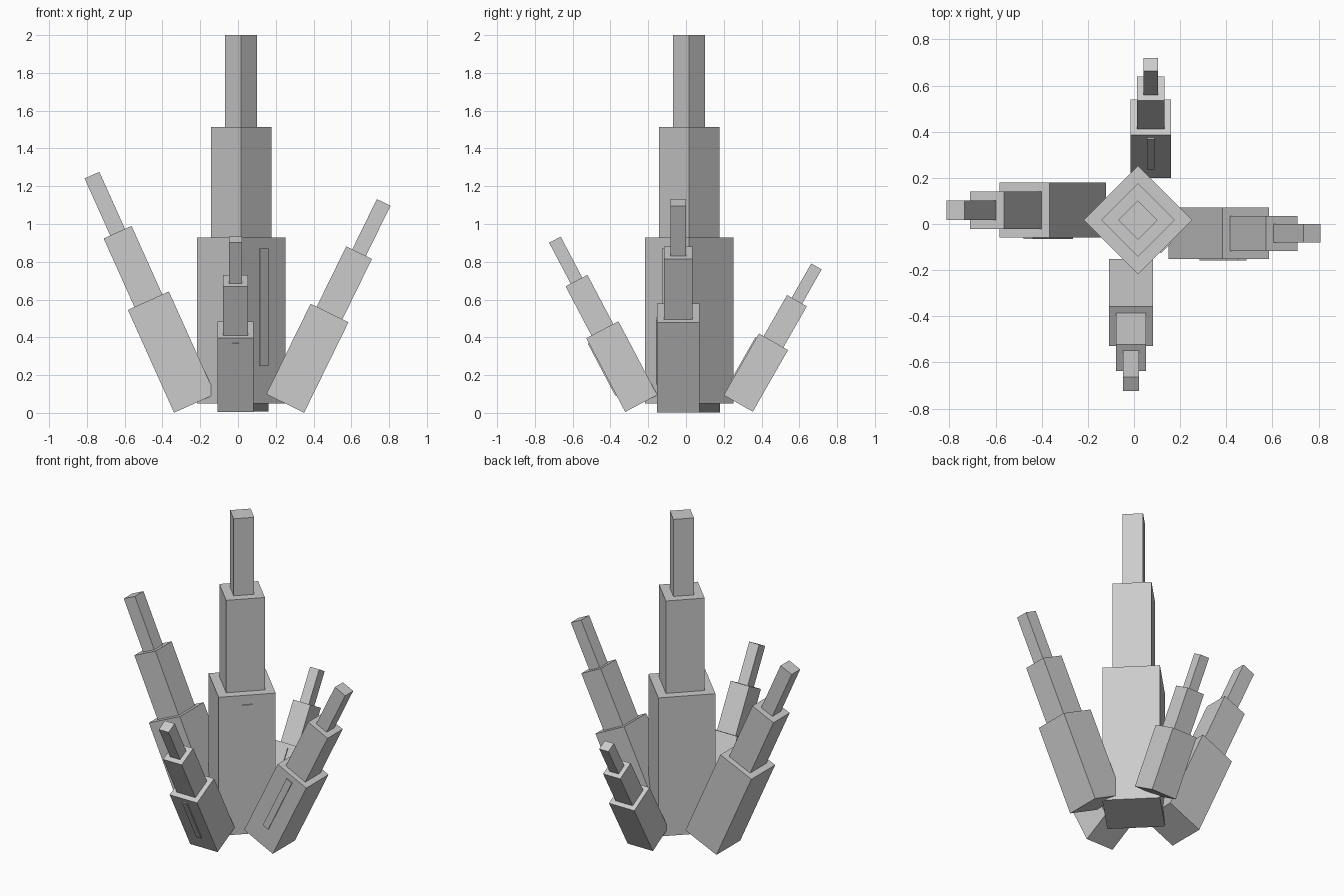
import bpy, bmesh
from math import radians
from mathutils import Matrix

cube = bpy.data.objects.get("Cube")
if cube:
    bpy.data.objects.remove(cube, do_unlink=True)

# Single stone grey
grey = bpy.data.materials.new("stone_grey")
grey.use_nodes = True
colour = (0.6, 0.6, 0.6, 1)
grey.diffuse_color = colour
grey.node_tree.nodes["Principled BSDF"].inputs["Base Color"].default_value = colour


def finish(name, bm, matrix):
    bmesh.ops.recalc_face_normals(bm, faces=bm.faces)
    mesh = bpy.data.meshes.new(name)
    bm.to_mesh(mesh)
    bm.free()
    mesh.materials.append(grey)
    obj = bpy.data.objects.new(name, mesh)
    obj.matrix_world = matrix
    bpy.context.collection.objects.link(obj)


def crystal(name, width, length, base, tilt):
    """Square spire in three shrinking tiers, with a thin rib on its -y face."""
    angle, axis = tilt
    matrix = Matrix.Translation(base) @ Matrix.Rotation(radians(angle), 4, axis)

    # Stepped spire: each tier has a lower and an upper square ring
    bm = bmesh.new()
    rings = []
    for scale, low, high in ((1, 0, 0.45), (0.68, 0.45, 0.75), (0.36, 0.75, 1)):
        h = width * scale / 2
        for z in (low * length, high * length):
            rings.append([bm.verts.new((x, y, z))
                          for x, y in ((-h, -h), (h, -h), (h, h), (-h, h))])
    for a, b in zip(rings, rings[1:]):
        for i in range(4):
            j = (i + 1) % 4
            bm.faces.new((a[i], a[j], b[j], b[i]))
    bm.faces.new(rings[0])
    bm.faces.new(rings[-1])
    finish(name, bm, matrix)

    # Rib plate on the lowest tier
    bm = bmesh.new()
    bmesh.ops.create_cube(bm, size=1)
    bmesh.ops.scale(bm, vec=(width * 0.185, 0.009, length * 0.318), verts=bm.verts)
    bmesh.ops.translate(bm, vec=(0, -width / 2 - 0.002, length * 0.261), verts=bm.verts)
    finish(name + "_rib", bm, matrix)


# Tall middle spire, turned on its corner
crystal("centre_spire", 0.332, 1.95, (0.017, 0.017, 0.05), (45, 'Z'))
# Four smaller spires leaning outwards
crystal("left_spire", 0.223, 1.185, (0.25, -0.041, 0.05), (26.1, 'Y'))
crystal("right_spire", 0.238, 1.325, (-0.23, 0.06, 0.05), (-24.2, 'Y'))
crystal("front_spire", 0.192, 0.98, (-0.013, -0.237, 0.05), (27.8, 'X'))
crystal("back_spire", 0.177, 0.835, (0.0725, 0.277, 0.05), (-29.7, 'X'))
